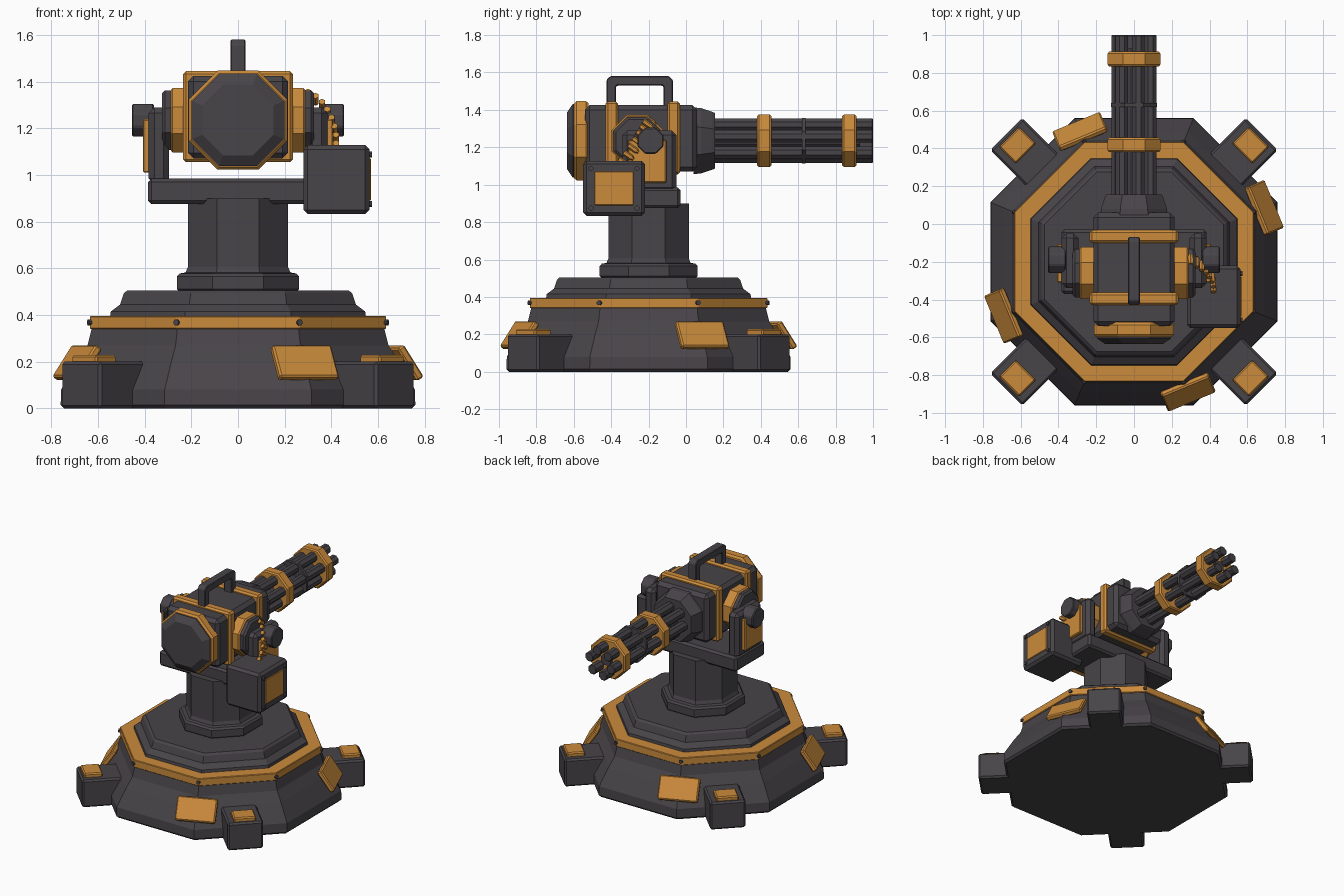
import bpy, bmesh, math
from math import sin, cos, pi, radians
from mathutils import Vector

if "Cube" in bpy.data.objects:
    bpy.data.objects.remove(bpy.data.objects["Cube"])


def material(name, rgb):
    m = bpy.data.materials.new(name)
    m.use_nodes = True
    m.diffuse_color = (*rgb, 1)
    node = next(n for n in m.node_tree.nodes if n.type == "BSDF_PRINCIPLED")
    node.inputs["Base Color"].default_value = (*rgb, 1)
    node.inputs["Roughness"].default_value = 0.7
    return m


DARK = material("dark grey metal", (0.065, 0.058, 0.067))
GOLD = material("amber paint", (0.6, 0.26, 0.045))
BASE_Y = -0.2
GUN_Z = 1.235


def finish(name, bm, mat, bevel=0.0):
    bmesh.ops.recalc_face_normals(bm, faces=bm.faces)
    mesh = bpy.data.meshes.new(name)
    bm.to_mesh(mesh)
    bm.free()
    mesh.materials.append(mat)
    ob = bpy.data.objects.new(name, mesh)
    bpy.context.scene.collection.objects.link(ob)
    if bevel:
        mod = ob.modifiers.new("bevel", "BEVEL")
        mod.width = bevel
        mod.segments = 1
        mod.limit_method = "ANGLE"
    return ob


def box(name, mat, lo, hi, bevel=0.01):
    """Box between two corners."""
    bm = bmesh.new()
    bmesh.ops.create_cube(bm, size=1)
    lo, hi = Vector(lo), Vector(hi)
    for v in bm.verts:
        v.co = Vector([(a + b) / 2 + c * (b - a) for a, b, c in zip(lo, hi, v.co)])
    return finish(name, bm, mat, bevel)


def loft(name, mat, profile, axis, centre, sides=8, bevel=0.0, turn=0.5):
    """Polygonal solid through (apothem, position) rings along an axis."""
    bm = bmesh.new()
    rings = []
    for apothem, t in profile:
        r = apothem / cos(pi / sides)
        ring = []
        for i in range(sides):
            a = 2 * pi * (i + turn) / sides
            c, s = r * cos(a), r * sin(a)
            p = {"x": (t, c, s), "y": (c, t, s), "z": (c, s, t)}[axis]
            ring.append(bm.verts.new(Vector(p) + Vector(centre)))
        rings.append(ring)
    for a, b in zip(rings, rings[1:]):
        for i in range(sides):
            j = (i + 1) % sides
            bm.faces.new((a[i], a[j], b[j], b[i]))
    bm.faces.new(rings[0])
    bm.faces.new(rings[-1])
    return finish(name, bm, mat, bevel)


# Octagonal base, trim ring and pedestal
hub = (0, BASE_Y, 0)
loft("base_skirt", DARK, [(0.745, 0), (0.76, 0.015), (0.758, 0.08), (0.69, 0.2),
                          (0.645, 0.27), (0.625, 0.35)], "z", hub)
loft("base_trim_ring", GOLD, [(0.635, 0.34), (0.635, 0.395)], "z", hub, bevel=0.004)
loft("base_top", DARK, [(0.55, 0.38), (0.545, 0.415), (0.505, 0.445), (0.49, 0.492),
                        (0.475, 0.505)], "z", hub)
loft("pedestal", DARK, [(0.25, 0.5), (0.262, 0.512), (0.262, 0.565), (0.25, 0.578),
                        (0.225, 0.582), (0.215, 0.605), (0.215, 0.9)], "z", hub)

# Bolts at the corners of the trim ring
for i in range(8):
    a = radians(22.5 + 45 * i)
    bolt = loft("trim_bolt", DARK, [(0.012, 0), (0.012, 0.014)], "x", (0, 0, 0))
    bolt.location = (0.682 * cos(a), BASE_Y + 0.682 * sin(a), 0.368)
    bolt.rotation_euler.z = a

# Feet with painted pads, and sloping armour plates
for i in range(4):
    a = radians(45 + 90 * i)
    foot = box("foot", DARK, (0.5, -0.12, 0), (0.956, 0.12, 0.2), 0.012)
    pad = box("foot_pad", GOLD, (0.81, -0.075, 0.19), (0.935, 0.075, 0.228), 0.008)
    for ob in (foot, pad):
        ob.location = hub
        ob.rotation_euler.z = a
    b = radians(22.5 + 90 * i)
    plate = box("armour_plate", GOLD, (-0.018, -0.137, -0.083), (0.018, 0.137, 0.083), 0.008)
    plate.location = (0.746 * cos(b), BASE_Y + 0.746 * sin(b), 0.195)
    plate.rotation_euler = (0, radians(-34), b)

# Yoke: cross beam, arms and pivots
box("yoke_beam", DARK, (-0.385, -0.37, 0.875), (0.385, -0.03, 0.985), 0.015)
for s in (-1, 1):
    def side(name, mat, x0, x1, y0, y1, z0, z1, bevel):
        xs = sorted((s * x0, s * x1))
        box(name, mat, (xs[0], y0, z0), (xs[1], y1, z1), bevel)

    side("yoke_arm", DARK, 0.295, 0.383, -0.34, -0.05, 0.96, 1.29, 0.025)
    side("arm_panel", GOLD, 0.375, 0.408, -0.31, -0.105, 1.01, 1.24, 0.006)
    loft("pivot_cap", DARK, [(0.07, s * 0.36), (0.07, s * 0.455)], "x",
         (0, -0.19, GUN_Z), bevel=0.006)
    loft("pivot_trim", GOLD, [(0.138, s * 0.2), (0.138, s * 0.28), (0.13, s * 0.288)], "x",
         (0, -0.26, GUN_Z))
    loft("pivot_disc", DARK, [(0.128, s * 0.27), (0.128, s * 0.312), (0.115, s * 0.325)], "x",
         (0, -0.26, GUN_Z))

# Gun housing with painted bands
box("housing", DARK, (-0.215, -0.54, 1.07), (0.215, 0.06, 1.425), 0.025)
for y in (-0.43, -0.1):
    box("housing_band", GOLD, (-0.235, y, 1.055), (0.235, y + 0.067, 1.445), 0.012)
axis = (0, 0, GUN_Z)
loft("rear_trim", GOLD, [(0.2, -0.52), (0.212, -0.535), (0.212, -0.585), (0.2, -0.598)],
     "y", axis)
loft("rear_cap", DARK, [(0.195, -0.55), (0.197, -0.605), (0.152, -0.636)], "y", axis)
loft("front_collar", DARK, [(0.178, 0.04), (0.175, 0.08), (0.155, 0.14), (0.148, 0.155)],
     "y", axis)

# Carrying handle: arch outline extruded across x
outer = [(-0.425, 1.4), (-0.425, 1.56), (-0.405, 1.58), (-0.09, 1.58), (-0.07, 1.56), (-0.07, 1.4)]
inner = [(-0.375, 1.4), (-0.375, 1.522), (-0.368, 1.53), (-0.127, 1.53), (-0.12, 1.522), (-0.12, 1.4)]
bm = bmesh.new()
faces = []
for i in range(5):
    quad = (outer[i], outer[i + 1], inner[i + 1], inner[i])
    faces.append(bm.faces.new([bm.verts.new((-0.032, y, z)) for y, z in quad]))
bmesh.ops.remove_doubles(bm, verts=bm.verts, dist=0.0001)
ext = bmesh.ops.extrude_face_region(bm, geom=bm.faces[:], use_keep_orig=True)
bmesh.ops.translate(bm, vec=(0.064, 0, 0),
                    verts=[g for g in ext["geom"] if isinstance(g, bmesh.types.BMVert)])
finish("handle", bm, DARK, 0.005)

# Rotary barrels with clamps
for i in range(6):
    a = radians(15 + 60 * i)
    loft("barrel", DARK, [(0.033, 0.1), (0.033, 0.995), (0.028, 1.0)], "y",
         (0.09 * cos(a), 0, GUN_Z + 0.09 * sin(a)))
loft("barrel_core", DARK, [(0.04, 0.1), (0.04, 0.93)], "y", axis)
loft("barrel_spacer", DARK, [(0.122, 0.62), (0.122, 0.64)], "y", axis)
for y in (0.38, 0.835):
    loft("barrel_clamp", GOLD, [(0.132, y), (0.14, y + 0.01), (0.14, y + 0.067),
                                (0.132, y + 0.077)], "y", axis)

# Ammunition box with painted panel and bolts
box("ammo_box", DARK, (0.28, -0.55, 0.833), (0.563, -0.22, 1.128), 0.018)
box("ammo_panel", GOLD, (0.56, -0.49, 0.89), (0.569, -0.28, 1.072), 0.003)
for y in (-0.508, -0.262):
    for z in (0.875, 1.087):
        loft("ammo_bolt", DARK, [(0.013, 0.555), (0.013, 0.574)], "x", (0, y, z))

# Feed belt of small rounds curving from the box to the housing
path = [Vector(p) for p in ((0.42, -0.335, 1.12), (0.425, -0.27, 1.2),
                            (0.38, -0.22, 1.31), (0.3, -0.19, 1.34))]
for i in range(8):
    t = i / 7
    u = 1 - t
    p = path[0] * u**3 + path[1] * 3 * u * u * t + path[2] * 3 * u * t * t + path[3] * t**3
    belt = loft("feed_round", GOLD, [(0.013, -0.03), (0.013, 0.02), (0.006, 0.035)], "y",
                (0, 0, 0), sides=6)
    belt.location = p
    belt.rotation_euler.x = radians(-35)
